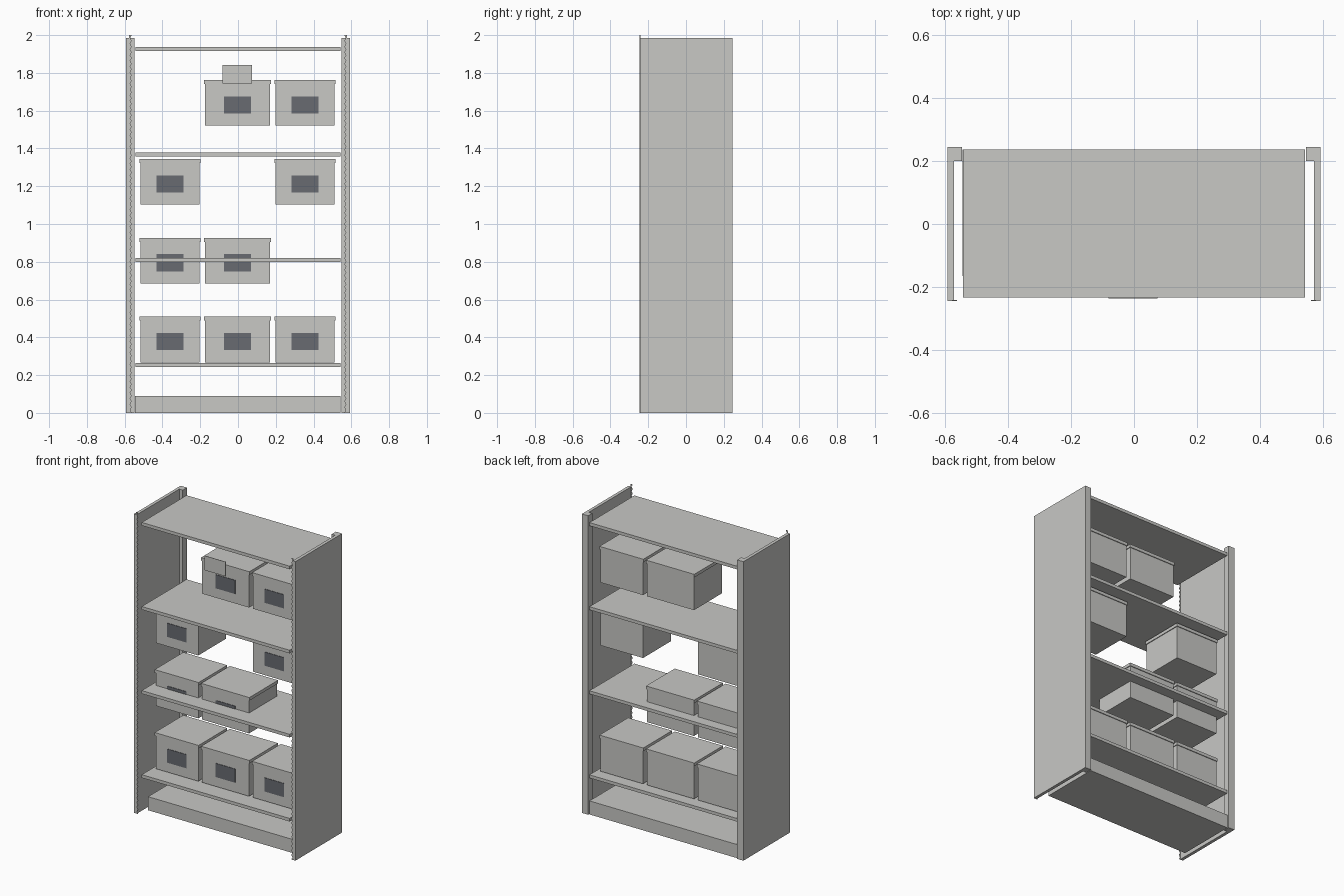
import bpy
import bmesh
from mathutils import Vector

cube = bpy.data.objects.get("Cube")
if cube:
    bpy.data.objects.remove(cube, do_unlink=True)


def make_material(name, rgb):
    mat = bpy.data.materials.new(name)
    mat.use_nodes = True
    mat.diffuse_color = (*rgb, 1)
    mat.node_tree.nodes["Principled BSDF"].inputs["Base Color"].default_value = (*rgb, 1)
    return mat


grey = make_material("light grey", (0.58, 0.58, 0.56))
slate = make_material("dark slate", (0.14, 0.148, 0.165))


def add_object(name, bm, mat):
    bmesh.ops.recalc_face_normals(bm, faces=bm.faces)
    mesh = bpy.data.meshes.new(name)
    bm.to_mesh(mesh)
    bm.free()
    mesh.materials.append(mat)
    obj = bpy.data.objects.new(name, mesh)
    bpy.context.collection.objects.link(obj)
    return obj


def block(name, x, y, z, mat=grey):
    """Box given by its (low, high) bounds on each axis."""
    bm = bmesh.new()
    bmesh.ops.create_cube(bm, size=1)
    for v in bm.verts:
        v.co = Vector(b[0] if c < 0 else b[1] for c, b in zip(v.co, (x, y, z)))
    return add_object(name, bm, mat)


def toothed_strip(name, side):
    """Thin upright strip with a zigzag inner edge."""
    pitch, height, outer = 0.0303, 2.0, 0.578
    steps = int(height / pitch) * 2
    edge = [(0.571 if i % 2 else 0.563, height * i / steps) for i in range(steps + 1)]
    bm = bmesh.new()
    for (xa, za), (xb, zb) in zip(edge, edge[1:]):
        corners = [(outer, za), (xa, za), (xb, zb), (outer, zb)]
        bm.faces.new([bm.verts.new((side * x, -0.245, z)) for x, z in corners])
    bmesh.ops.remove_doubles(bm, verts=bm.verts, dist=1e-5)
    solid = bmesh.ops.extrude_face_region(bm, geom=bm.faces[:])
    moved = [g for g in solid["geom"] if isinstance(g, bmesh.types.BMVert)]
    bmesh.ops.translate(bm, verts=moved, vec=(0, 0.003, 0))
    return add_object(name, bm, grey)


# Side frames: panel, rear post and toothed front strip
def mirrored(side, low, high):
    return tuple(sorted((side * low, side * high)))


for side, word in ((1, "left"), (-1, "right")):
    block(word + "_panel", mirrored(side, 0.572, 0.593), (-0.244, 0.244), (0, 1.984))
    block(word + "_rear_post", mirrored(side, 0.547, 0.593), (0.201, 0.245), (0, 1.984))
    toothed_strip(word + "_toothed_strip", side)

# Shelves and base
for i in range(4):
    z = 0.242 + 0.558 * i
    block(f"shelf_{i + 1}", (-0.543, 0.543), (-0.234, 0.237), (z, z + 0.021))
block("base_plinth", (-0.545, 0.543), (-0.165, 0.237), (0, 0.09))

# Storage boxes: body, overhanging lid and front label
columns = {"right": (-0.36, 0.156), "middle": (-0.003, 0.172), "left": (0.355, 0.156)}
rows = [("right", "middle", "left"), ("right", "middle"),
        ("right", "left"), ("middle", "left")]
for i, row in enumerate(rows):
    z = 0.268 + 0.4175 * i
    for word in row:
        x, half = columns[word]
        name = f"box_{i + 1}_{word}"
        block(name + "_body", (x - half, x + half), (-0.125, 0.166), (z, z + 0.222))
        block(name + "_lid", (x - half - 0.005, x + half + 0.005),
              (-0.13, 0.171), (z + 0.22, z + 0.241))
        block(name + "_label", (x - 0.071, x + 0.071), (-0.128, -0.124),
              (z + 0.064, z + 0.155), slate)

# Upright card in front of the top middle box
block("card", (-0.081, 0.074), (-0.237, -0.234), (1.745, 1.841))
